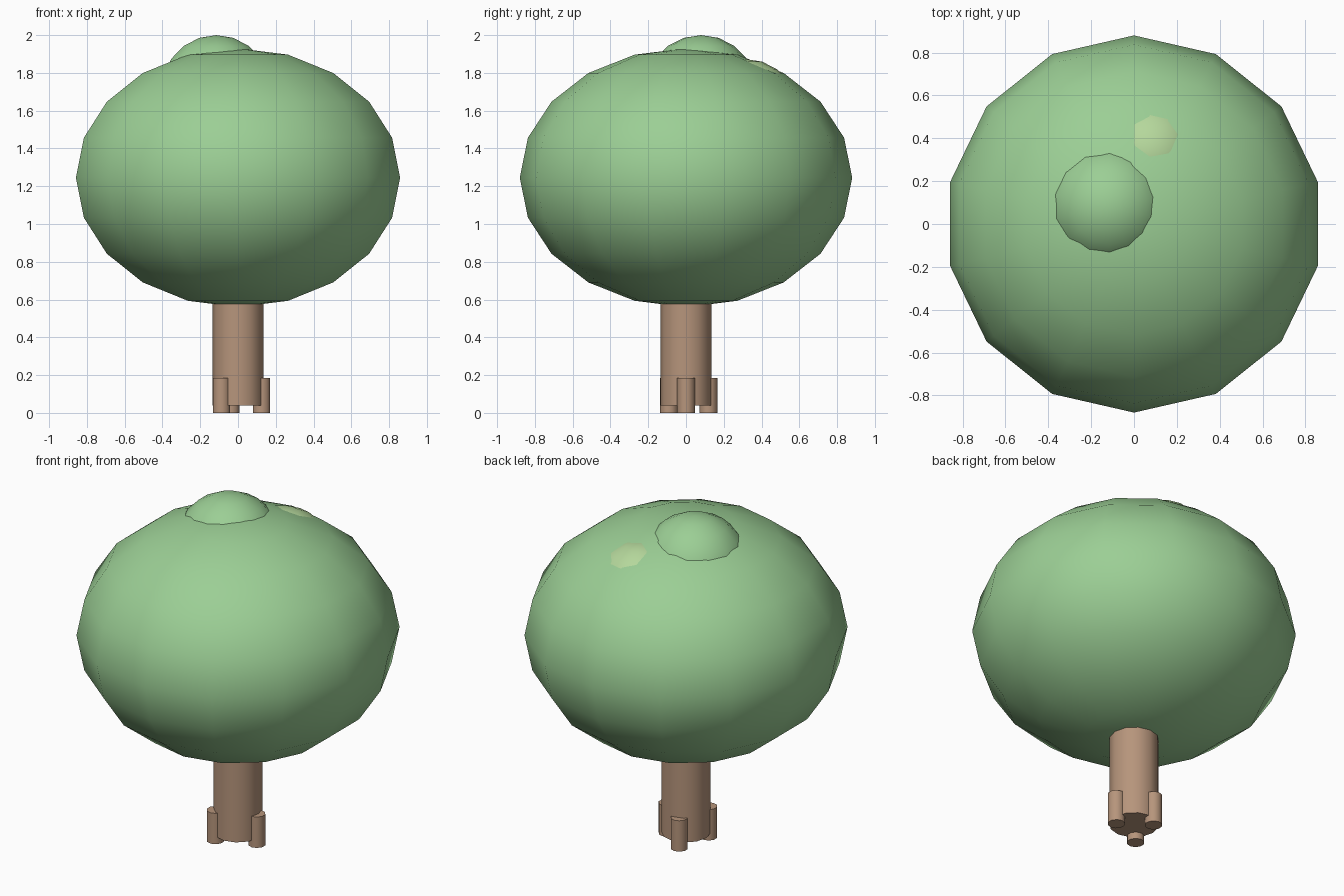
import bpy, bmesh, math
from mathutils import Matrix, Vector

if "Cube" in bpy.data.objects:
    bpy.data.objects.remove(bpy.data.objects["Cube"])


def material(name, rgb):
    m = bpy.data.materials.new(name)
    m.diffuse_color = (*rgb, 1)
    m.use_nodes = True
    m.node_tree.nodes["Principled BSDF"].inputs["Base Color"].default_value = m.diffuse_color
    return m


LEAF = material("leaf_green", (0.33, 0.62, 0.30))
LIGHT_LEAF = material("light_leaf", (0.46, 0.68, 0.33))
BARK = material("bark", (0.47, 0.30, 0.20))


def finish(bm, name, mat, sharp_angle):
    bmesh.ops.recalc_face_normals(bm, faces=bm.faces)
    for f in bm.faces:
        f.smooth = True
    for e in bm.edges:
        if len(e.link_faces) == 2 and e.calc_face_angle() > sharp_angle:
            e.smooth = False
    me = bpy.data.meshes.new(name)
    bm.to_mesh(me)
    bm.free()
    me.materials.append(mat)
    ob = bpy.data.objects.new(name, me)
    bpy.context.collection.objects.link(ob)
    return ob


def blob(name, center, scale, mat, segments, rings):
    bm = bmesh.new()
    bmesh.ops.create_uvsphere(bm, u_segments=segments, v_segments=rings, radius=1)
    # one meridian must lie on the y axis
    if max(v.co.y for v in bm.verts) < 0.999:
        bm.transform(Matrix.Rotation(math.pi / 2, 4, 'Z'))
    bm.transform(Matrix.Translation(Vector(center)) @ Matrix.Diagonal((*scale, 1)))
    return finish(bm, name, mat, math.radians(60))


def post(name, x, y, z0, z1, r, sides):
    bm = bmesh.new()
    bmesh.ops.create_cone(bm, cap_ends=True, segments=sides, radius1=r, radius2=r,
                          depth=z1 - z0,
                          matrix=Matrix.Translation((x, y, (z0 + z1) / 2)))
    return finish(bm, name, BARK, math.radians(50))


# Trunk and three root stubs
post("trunk", 0, 0, 0.04, 0.80, 0.135, 12)
for i, deg in enumerate((0, 108, 226)):
    a = math.radians(deg)
    post(f"root_{i + 1}", 0.125 * math.cos(a), 0.125 * math.sin(a), 0, 0.185, 0.048, 10)

# Main crown with a small top tuft and a pale leaf patch
blob("crown", (0, 0, 1.245), (0.88, 0.88, 0.685), LEAF, 14, 10)
blob("crown_tuft", (-0.115, 0.08, 1.70), (0.30, 0.30, 0.30), LEAF, 14, 10)
blob("light_patch", (0.075, 0.317, 1.593), (0.28, 0.28, 0.28), LIGHT_LEAF, 14, 10)
